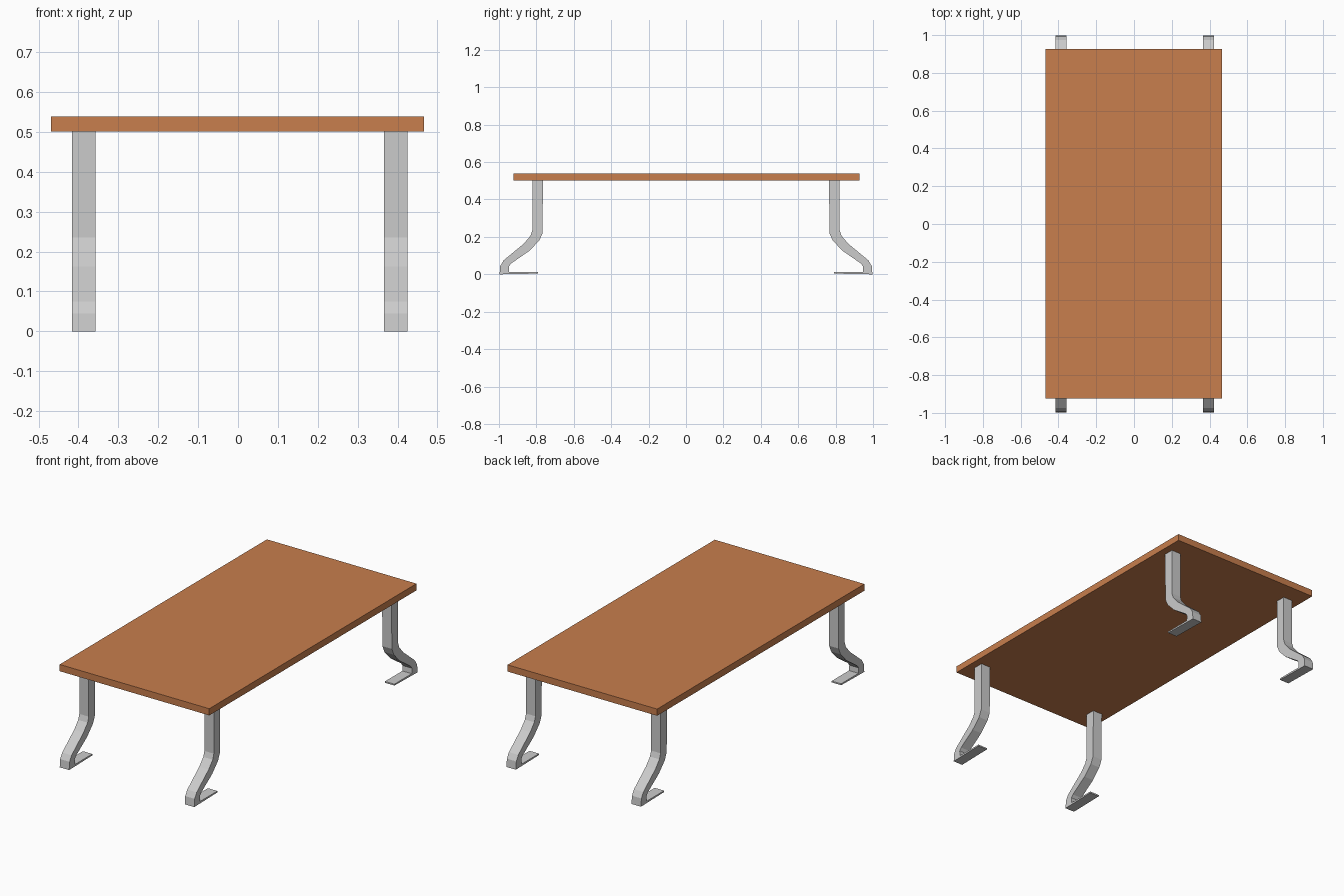
import bpy, bmesh

if "Cube" in bpy.data.objects:
    bpy.data.objects.remove(bpy.data.objects["Cube"])

# Side profile of a bent leg with its flat foot plate: (distance from centre, height)
PROFILE = [
    (0.765, 0.502), (0.822, 0.502), (0.822, 0.235), (0.832, 0.205),
    (0.868, 0.163), (0.975, 0.075), (0.993, 0.045), (0.997, 0.0),
    (0.79, 0.004), (0.79, 0.012), (0.945, 0.012), (0.947, 0.042),
    (0.935, 0.058), (0.838, 0.125), (0.785, 0.18), (0.767, 0.22),
]


def add_object(name, bm):
    bmesh.ops.recalc_face_normals(bm, faces=bm.faces)
    mesh = bpy.data.meshes.new(name)
    bm.to_mesh(mesh)
    bm.free()
    obj = bpy.data.objects.new(name, mesh)
    bpy.context.collection.objects.link(obj)
    return obj


def leg(name, x, side, width=0.059):
    bm = bmesh.new()
    face = bm.faces.new([bm.verts.new((x - width / 2, side * y, z)) for y, z in PROFILE])
    ext = bmesh.ops.extrude_face_region(bm, geom=[face], use_keep_orig=True)
    moved = [v for v in ext["geom"] if isinstance(v, bmesh.types.BMVert)]
    bmesh.ops.translate(bm, verts=moved, vec=(width, 0, 0))
    return add_object(name, bm)


# Table top
bm = bmesh.new()
bmesh.ops.create_cube(bm, size=1)
bmesh.ops.scale(bm, verts=bm.verts, vec=(0.935, 1.85, 0.038))
bmesh.ops.translate(bm, verts=bm.verts, vec=(-0.001, 0.002, 0.52))
top = add_object("table_top", bm)
wood = bpy.data.materials.new("orange_wood")
wood.diffuse_color = (0.58, 0.21, 0.075, 1)
wood.use_nodes = True
wood.node_tree.nodes["Principled BSDF"].inputs["Base Color"].default_value = wood.diffuse_color
top.data.materials.append(wood)

# Four legs, feet turned inward
for end, side in (("front", -1), ("back", 1)):
    for hand, x in (("left", -0.387), ("right", 0.395)):
        leg(f"{end}_{hand}_leg", x, side)
